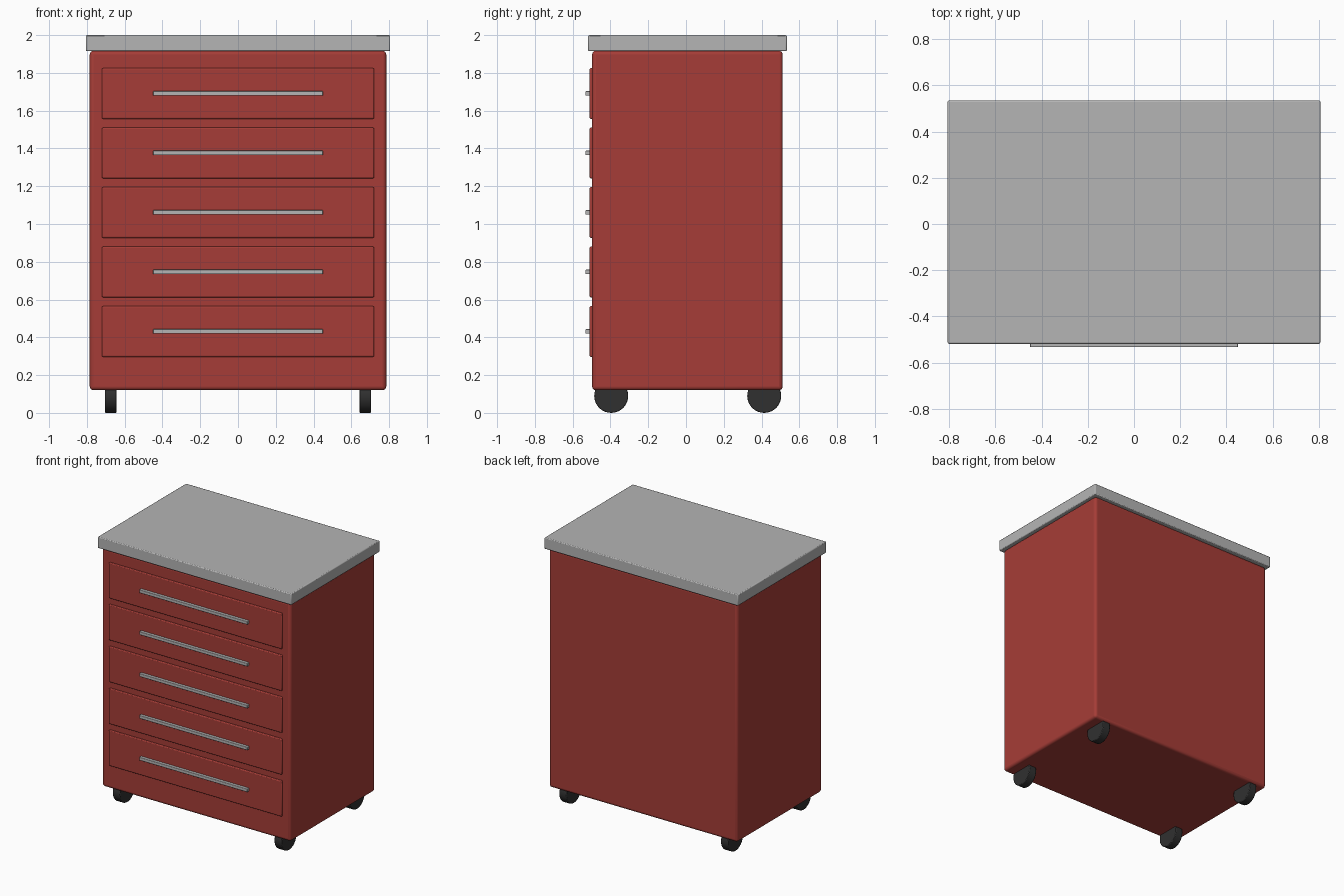
import bpy
import math

cube = bpy.data.objects.get("Cube")
if cube:
    bpy.data.objects.remove(cube, do_unlink=True)


def material(name, rgb):
    mat = bpy.data.materials.new(name)
    mat.use_nodes = True
    mat.diffuse_color = (*rgb, 1)
    mat.node_tree.nodes["Principled BSDF"].inputs["Base Color"].default_value = (*rgb, 1)
    return mat


red = material("red paint", (0.38, 0.046, 0.038))
grey = material("grey metal", (0.46, 0.46, 0.46))
black = material("black rubber", (0.03, 0.03, 0.03))


def finish(obj, name, mat, bevel, segments):
    """Name, colour, bevel and smooth a part."""
    obj.name = obj.data.name = name
    obj.data.materials.append(mat)
    mod = obj.modifiers.new("rounded edges", "BEVEL")
    mod.width = bevel
    mod.segments = segments
    mod.limit_method = "ANGLE"
    mod.angle_limit = math.radians(40)
    bpy.ops.object.shade_smooth_by_angle(angle=math.radians(35))
    return obj


def box(name, mat, x, y, z, bevel, segments=2):
    """Box spanning the given (low, high) ranges."""
    spans = (x, y, z)
    bpy.ops.mesh.primitive_cube_add(size=1, location=[(a + b) / 2 for a, b in spans])
    obj = bpy.context.object
    obj.scale = [b - a for a, b in spans]
    bpy.ops.object.transform_apply(location=False, rotation=False, scale=True)
    return finish(obj, name, mat, bevel, segments)


# Cabinet and worktop
box("cabinet_body", red, (-0.785, 0.785), (-0.497, 0.512), (0.12, 1.917), 0.02, 4)
box("worktop", grey, (-0.806, 0.806), (-0.518, 0.534), (1.915, 2.0), 0.006)

# Five drawers, each with a bar handle
for i in range(5):
    mid = 0.431 + i * 0.315
    box(f"drawer_{i + 1}", red, (-0.72, 0.72), (-0.51, -0.48),
        (mid - 0.134, mid + 0.134), 0.006)
    box(f"handle_{i + 1}", grey, (-0.45, 0.45), (-0.533, -0.508),
        (mid - 0.012, mid + 0.012), 0.003)

# Four wheels
for side, x in (("left", 0.673), ("right", -0.673)):
    for end, y in (("front", -0.396), ("back", 0.414)):
        bpy.ops.mesh.primitive_cylinder_add(
            vertices=32, radius=0.09, depth=0.062,
            location=(x, y, 0.09), rotation=(0, math.pi / 2, 0))
        finish(bpy.context.object, f"{end}_{side}_wheel", black, 0.005, 2)
